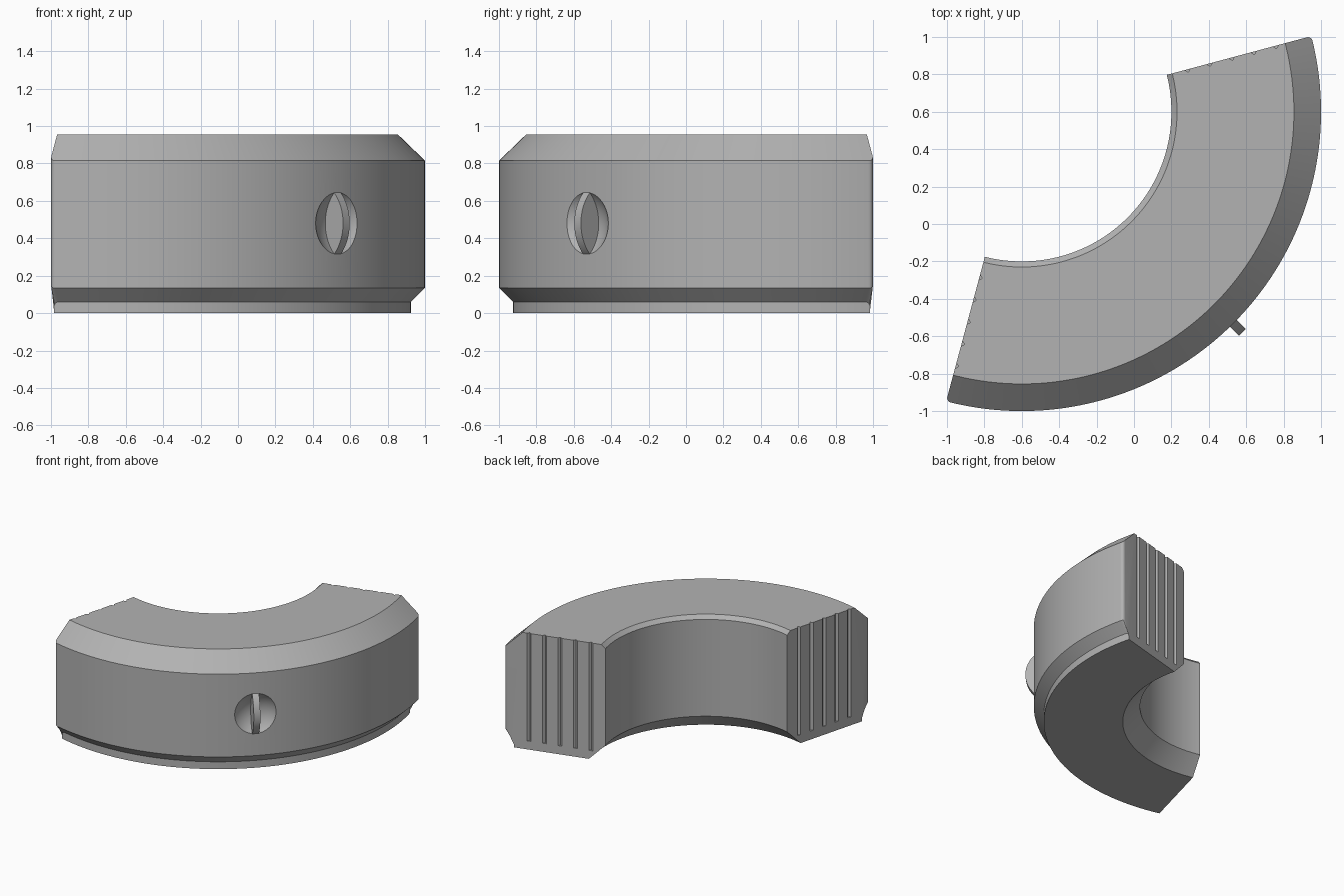
import bpy
import bmesh
from math import asin, cos, sin, sqrt, pi, radians
from mathutils import Vector

if "Cube" in bpy.data.objects:
    bpy.data.objects.remove(bpy.data.objects["Cube"], do_unlink=True)

CENTRE = Vector((-0.6, 0.6, 0))   # axis of the ring the segment belongs to
MIDDLE = radians(-45)
GAP = 0.01                        # clearance of each end from the true third
STEPS = 96

steel = bpy.data.materials.new("grey steel")
steel.use_nodes = True
GREY = (0.45, 0.45, 0.45, 1)
steel.diffuse_color = GREY
steel.node_tree.nodes["Principled BSDF"].inputs["Base Color"].default_value = GREY


def polar(radius, angle, z=0.0):
    return CENTRE + Vector((radius * cos(angle), radius * sin(angle), z))


def add_object(name, bm):
    bmesh.ops.recalc_face_normals(bm, faces=bm.faces)
    mesh = bpy.data.meshes.new(name)
    bm.to_mesh(mesh)
    bm.free()
    mesh.materials.append(steel)
    obj = bpy.data.objects.new(name, mesh)
    bpy.context.collection.objects.link(obj)
    return obj


def activate(obj):
    bpy.ops.object.select_all(action="DESELECT")
    obj.select_set(True)
    bpy.context.view_layer.objects.active = obj


def cut(target, cutter):
    cutter.hide_render = True
    mod = target.modifiers.new("cut", "BOOLEAN")
    mod.operation, mod.solver, mod.object = "DIFFERENCE", "EXACT", cutter
    activate(target)
    bpy.ops.object.modifier_apply(modifier=mod.name)
    bpy.data.objects.remove(cutter, do_unlink=True)


# Ring segment: profile of radius and height swept through a third of a turn
profile = [(0.93, 0), (1.525, 0), (1.525, 0.06), (1.6, 0.135), (1.6, 0.815),
           (1.455, 0.955), (0.83, 0.955), (0.8, 0.925), (0.8, 0.13)]
bm = bmesh.new()
rings = []
for i in range(STEPS + 1):
    t = 2 * i / STEPS - 1
    rings.append([bm.verts.new(polar(r, MIDDLE + t * (pi / 3 - asin(GAP / r)), z))
                  for r, z in profile])
count = len(profile)
for a, b in zip(rings, rings[1:]):
    for j in range(count):
        k = (j + 1) % count
        bm.faces.new((a[j], a[k], b[k], b[j]))
bm.faces.new(rings[0])
bm.faces.new(rings[-1])

# Rounded outer corners of both ends
corners = [bm.edges.get((ring[j], ring[j + 1])) for ring in (rings[0], rings[-1])
           for j in (2, 3)]
bmesh.ops.bevel(bm, geom=corners, offset=0.025, segments=5, profile=0.5,
                affect="EDGES")
segment = add_object("ring_segment", bm)

# Upright V grooves in the end faces
for side in (-1, 1):
    angle = MIDDLE + side * pi / 3
    inward = Vector((sin(angle), -cos(angle), 0)) * side * GAP
    for n in range(5):
        spot = polar(0.915 + n * 0.122, angle, 0.54) + inward
        bpy.ops.mesh.primitive_cylinder_add(vertices=4, radius=0.016, depth=0.94,
                                            location=spot, rotation=(0, 0, angle))
        cut(segment, bpy.context.object)

# Round dished recess in the outer wall
HALF, RISE, LEVEL = 0.165, 0.068, 0.48
ball = (HALF ** 2 + RISE ** 2) / (2 * RISE)
bpy.ops.mesh.primitive_uv_sphere_add(segments=64, ring_count=48, radius=ball,
                                     location=polar(1.6 + ball - RISE, MIDDLE, LEVEL))
cut(segment, bpy.context.object)

# Thin upright fin bridging the recess, bowed outward
bm = bmesh.new()
tangent = Vector((-sin(MIDDLE), cos(MIDDLE), 0))
heights = [HALF * (i / 16 - 1) for i in range(33)]
bow = [(sqrt(max(ball ** 2 - h ** 2, 0)) - ball + RISE, h) for h in heights]
outline = bow + [(-1.2 * d, h) for d, h in reversed(bow[1:-1])]
sides = [[bm.verts.new(polar(1.6 + d, MIDDLE, LEVEL + h) + tangent * offset)
          for d, h in outline] for offset in (-0.025, 0.025)]
for side in sides:
    bm.faces.new(side)
for j in range(len(outline)):
    k = (j + 1) % len(outline)
    bm.faces.new((sides[0][j], sides[0][k], sides[1][k], sides[1][j]))
fin = add_object("recess_fin", bm)

for obj in (segment, fin):
    activate(obj)
    bpy.ops.object.shade_smooth_by_angle(angle=radians(25))
